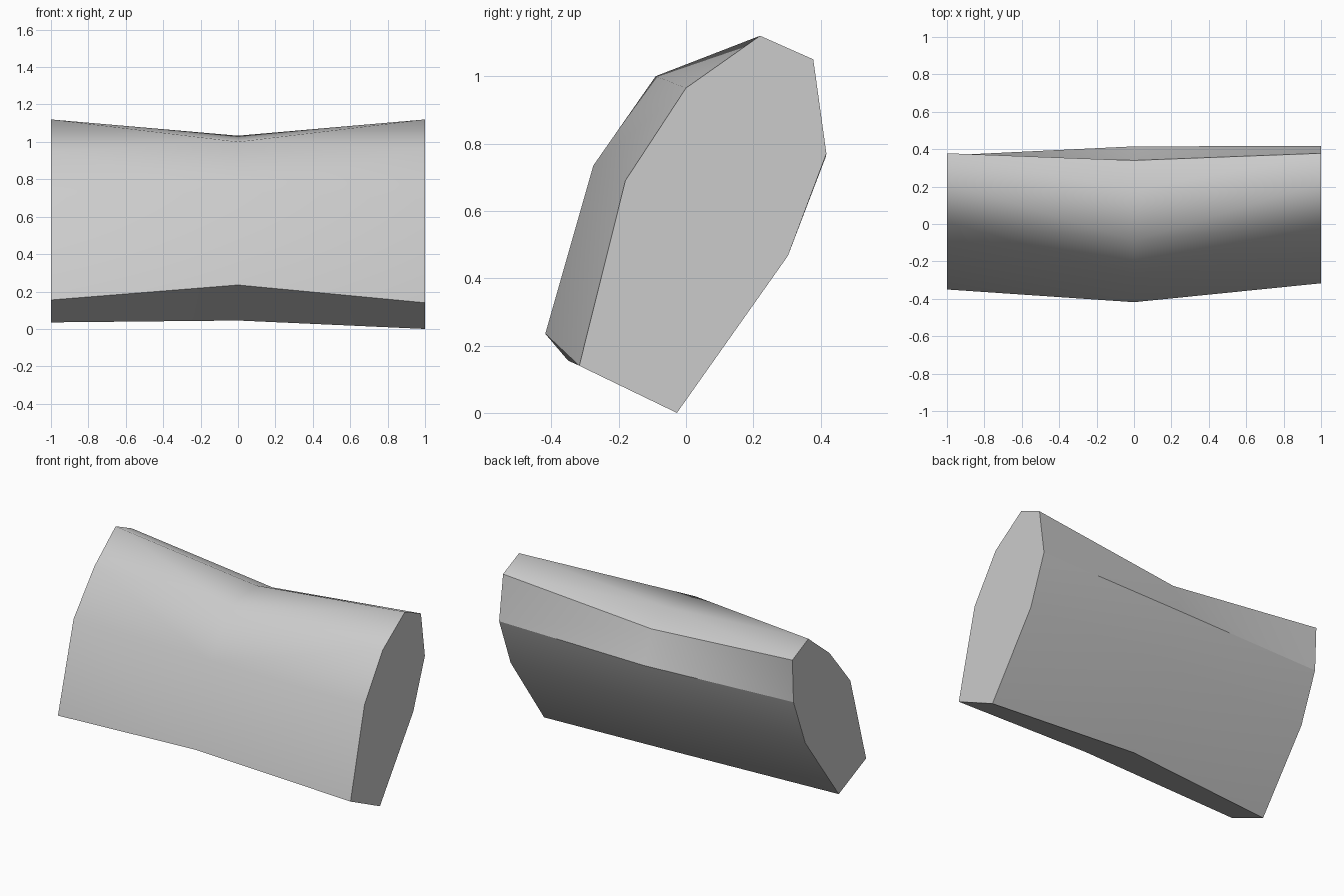
import bpy, bmesh, math

cube = bpy.data.objects.get("Cube")
if cube:
    bpy.data.objects.remove(cube, do_unlink=True)

# One plain grey material
grey = bpy.data.materials.new("light_grey")
grey.use_nodes = True
colour = (0.6, 0.6, 0.6, 1)
grey.diffuse_color = colour
grey.node_tree.nodes["Principled BSDF"].inputs["Base Color"].default_value = colour

# Cross-sections (y, z): front bottom, up the front, over the top, down the back, underside
sections = {
    -1: [(-.35, .155), (-.195, .70), (.01, .95), (.22, 1.12),
         (.378, 1.047), (.367, .78), (.25, .48), (-.08, .035)],
    0: [(-.418, .235), (-.275, .735), (-.09, 1.0), (.18, 1.033),
        (.34, .96), (.415, .76), (.30, .47), (0, .045)],
    1: [(-.317, .14), (-.18, .69), (0, .965), (.22, 1.12),
        (.378, 1.05), (.417, .77), (.303, .467), (-.027, 0)],
}

# Loft the block, with creases running from the waist up to the end rims
bm = bmesh.new()
left, waist, right = [[bm.verts.new((x, y, z)) for y, z in pts]
                      for x, pts in sections.items()]
count = len(waist)
for end in (left, right):
    for i in range(count):
        j = (i + 1) % count
        bm.faces.new((waist[i], end[j], end[i]))
        bm.faces.new((waist[i], waist[j], end[j]))
    bm.faces.new(end)
bmesh.ops.recalc_face_normals(bm, faces=bm.faces)

mesh = bpy.data.meshes.new("waisted_block")
bm.to_mesh(mesh)
bm.free()
mesh.materials.append(grey)
block = bpy.data.objects.new("waisted_block", mesh)
bpy.context.collection.objects.link(block)

# Smooth the faces, keeping the rims and top ridge sharp
bpy.ops.object.select_all(action="DESELECT")
block.select_set(True)
bpy.context.view_layer.objects.active = block
bpy.ops.object.shade_smooth_by_angle(angle=math.radians(38))
